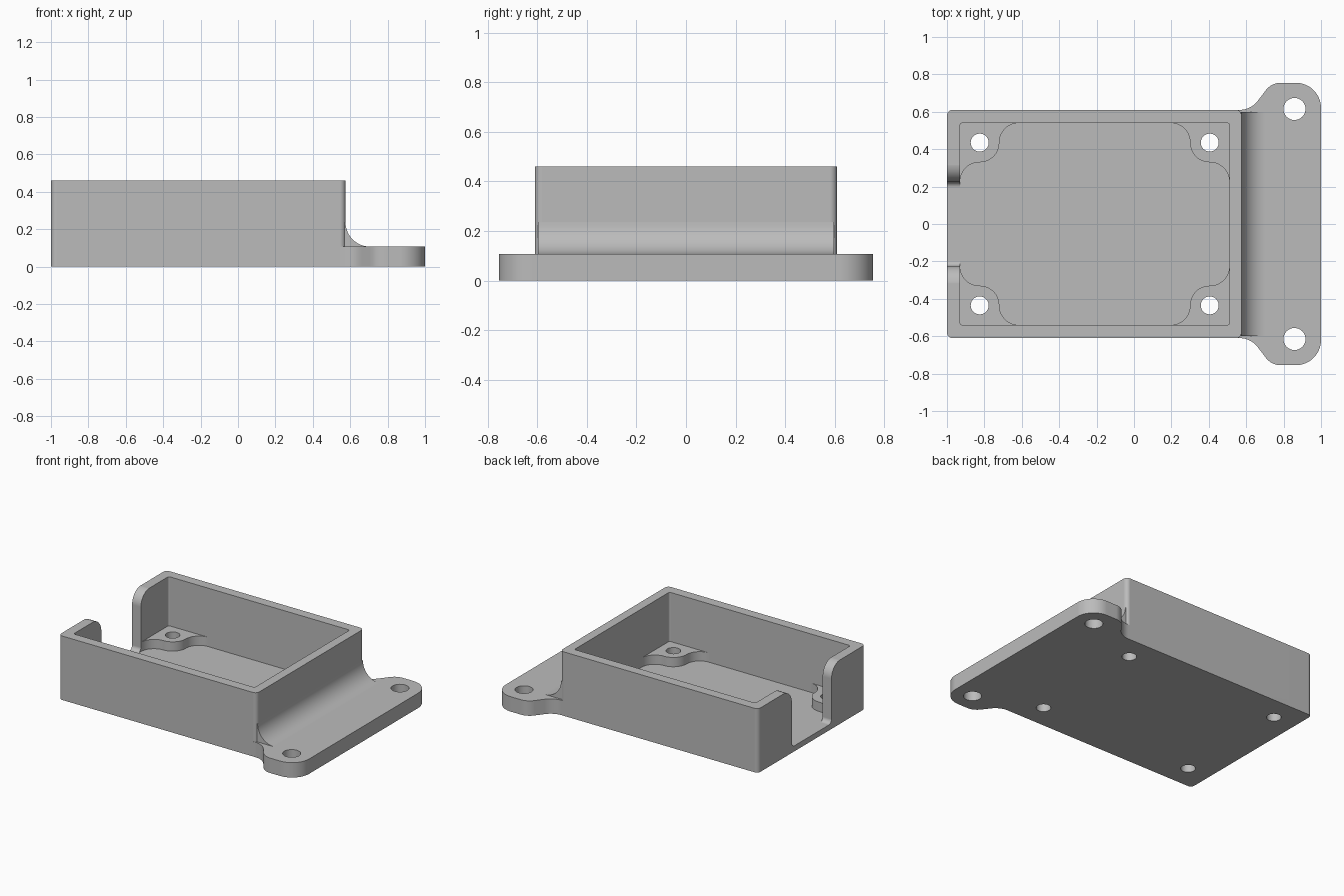
import bpy, bmesh, math
from mathutils import Vector

cube = bpy.data.objects.get("Cube")
if cube:
    bpy.data.objects.remove(cube)

grey = bpy.data.materials.new("plain grey")
grey.use_nodes = True
COLOUR = (0.5, 0.5, 0.5, 1)
grey.diffuse_color = COLOUR
grey.node_tree.nodes["Principled BSDF"].inputs["Base Color"].default_value = COLOUR

TOP, FLOOR, PLATE = 0.46, 0.04, 0.107
LEFT, RIGHT, SIDE = -1.0, 0.575, 0.61


def rounded(corners, steps=12):
    """Polygon of (a, b, radius) corners with each corner rounded."""
    out = []
    for i, (a, b, r) in enumerate(corners):
        p = Vector((a, b))
        if r == 0:
            out.append(p)
            continue
        u = (Vector(corners[i - 1][:2]) - p).normalized()
        v = (Vector(corners[(i + 1) % len(corners)][:2]) - p).normalized()
        half = u.angle(v) / 2
        centre = p + (u + v).normalized() * r / math.sin(half)
        start = p + u * r / math.tan(half) - centre
        end = p + v * r / math.tan(half) - centre
        turn = start.angle_signed(end)
        for k in range(steps + 1):
            t = -turn * k / steps
            c, s = math.cos(t), math.sin(t)
            out.append(centre + Vector((start.x * c - start.y * s, start.x * s + start.y * c)))
    return out


def prism(name, outline, low, high, axis="z"):
    """Extrude a flat outline along one axis."""
    place = {"x": lambda a, b, h: (h, a, b),
             "y": lambda a, b, h: (a, h, b),
             "z": lambda a, b, h: (a, b, h)}[axis]
    bm = bmesh.new()
    rings = [[bm.verts.new(place(p[0], p[1], h)) for p in outline] for h in (low, high)]
    bm.faces.new(rings[0])
    bm.faces.new(rings[1])
    n = len(outline)
    for i in range(n):
        j = (i + 1) % n
        bm.faces.new((rings[0][i], rings[0][j], rings[1][j], rings[1][i]))
    bmesh.ops.recalc_face_normals(bm, faces=bm.faces)
    mesh = bpy.data.meshes.new(name)
    bm.to_mesh(mesh)
    bm.free()
    mesh.materials.append(grey)
    obj = bpy.data.objects.new(name, mesh)
    bpy.context.collection.objects.link(obj)
    return obj


def rect(x0, x1, y, r):
    return rounded([(x0, -y, r), (x1, -y, r), (x1, y, r), (x0, y, r)])


def circle(x, y, r, n=40):
    return [(x + r * math.cos(math.tau * k / n), y + r * math.sin(math.tau * k / n)) for k in range(n)]


def combine(target, tool, operation):
    """Apply a boolean and discard the tool."""
    mod = target.modifiers.new("join", "BOOLEAN")
    mod.object, mod.operation, mod.solver = tool, operation, "EXACT"
    bpy.context.view_layer.objects.active = target
    bpy.ops.object.modifier_apply(modifier=mod.name)
    bpy.data.objects.remove(tool)


# Box body
body = prism("enclosure_tray", rect(LEFT, RIGHT, SIDE, 0.03), 0, TOP)

# Mounting flange with two ears
half = [(1, 0.755, 0.135), (0.735, 0.755, 0.1), (0.625, SIDE, 0.125), (0.4, SIDE, 0)]
mirrored = [(x, -y, r) for x, y, r in reversed(half)]
combine(body, prism("flange", rounded(half + mirrored), 0, PLATE), "UNION")

# Curved transition between the box wall and the flange
R = 0.13
sweep = rounded([(0.54, 0.05, 0), (RIGHT + R, 0.05, 0), (RIGHT + R, PLATE, 0),
                 (RIGHT, PLATE, R), (RIGHT, PLATE + R, 0), (0.54, PLATE + R, 0)])
combine(body, prism("fillet", sweep, -0.598, 0.598, "y"), "UNION")

# Cavity
IN_L, IN_R, IN_Y = -0.93, 0.51, 0.54
combine(body, prism("cavity", rect(IN_L, IN_R, IN_Y, 0.012), FLOOR, TOP + 0.1), "DIFFERENCE")

# Corner bosses blended into the walls, with screw holes
B, PAD = 0.105, 0.03
for wall, sx in ((IN_L, 1), (IN_R, -1)):
    for sy in (1, -1):
        local = [(-PAD, -PAD, 0), (4 * B - 2 * B, -PAD, 0), (3 * B, -PAD, 0), (3 * B, 0, 0),
                 (2 * B, 0, B - 0.001), (2 * B, 2 * B, B - 0.001),
                 (0, 2 * B, B - 0.001), (0, 3 * B, 0), (-PAD, 3 * B, 0)]
        shape = [(wall + sx * p[0], sy * (IN_Y - p[1])) for p in rounded(local)]
        # The flat tail of the outline sits within the wall
        shape = [(x, y) for x, y in shape]
        combine(body, prism("boss", shape, 0.02, PLATE), "UNION")
        hole = circle(wall + sx * B, sy * (IN_Y - B), 0.048)
        combine(body, prism("screw_hole", hole, -0.1, 0.3), "DIFFERENCE")

# Cable opening in the end wall, flared at the top
side = [(0.225, FLOOR, 0.03), (0.225, TOP + 0.0005, 0.1), (0.4, TOP + 0.0005, 0), (0.4, 0.6, 0)]
opening = rounded(side + [(-y, z, r) for y, z, r in reversed(side)])
combine(body, prism("opening", opening, LEFT - 0.1, IN_L + 0.02, "x"), "DIFFERENCE")

# Flange holes
for y in (0.615, -0.615):
    combine(body, prism("mount_hole", circle(0.858, y, 0.059), -0.1, 0.3), "DIFFERENCE")

# Smooth curves, crisp edges
bpy.ops.object.select_all(action="DESELECT")
body.select_set(True)
bpy.context.view_layer.objects.active = body
bpy.ops.object.shade_smooth_by_angle(angle=math.radians(30))
weighted = body.modifiers.new("flat_shading", "WEIGHTED_NORMAL")
weighted.keep_sharp = True
